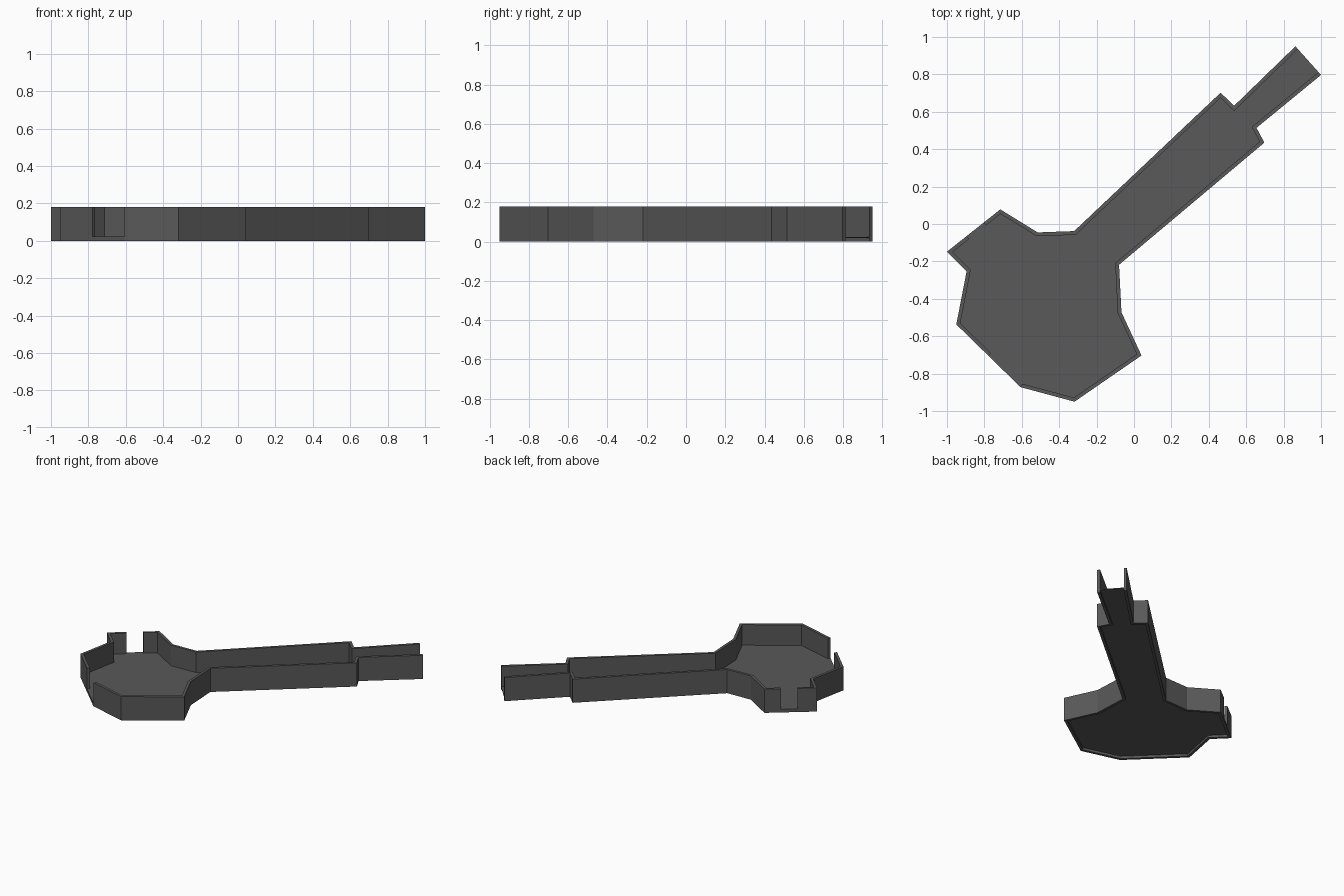
import bpy, bmesh
from mathutils import Vector as V

if "Cube" in bpy.data.objects:
    bpy.data.objects.remove(bpy.data.objects["Cube"])

HEIGHT, SKIRT, THICK = 0.18, 0.024, 0.02

# Plan outline, clockwise; True marks an edge starting there with no wall
A, B = V((-1.0, -0.148)), V((-0.715, 0.078))      # wall with the small notch
C, D = V((-0.607, -0.872)), V((-0.95, -0.537))    # wall that is half open
plan = [
    (A, False), (A.lerp(B, 0.37), True), (A.lerp(B, 0.69), False), (B, False),
    (V((-0.515, -0.045)), False), (V((-0.32, -0.038)), False),
    (V((0.463, 0.702)), False), (V((0.535, 0.632)), False),
    (V((0.863, 0.95)), True),                     # open handle tip
    (V((1.0, 0.797)), False), (V((0.655, 0.514)), False),
    (V((0.697, 0.435)), False), (V((-0.08, -0.218)), False),
    (V((-0.067, -0.472)), False), (V((0.04, -0.703)), False),
    (V((-0.318, -0.95)), False), (C, True), (C.lerp(D, 0.5), False),
    (D, False), (V((-0.895, -0.253)), False),
]
pts = [p for p, _ in plan]
is_open = [o for _, o in plan]
n = len(pts)
TIP = 8                                           # edge across the handle tip

dark = bpy.data.materials.new("dark_grey")
dark.diffuse_color = (0.1, 0.1, 0.1, 1)
dark.use_nodes = True
dark.node_tree.nodes["Principled BSDF"].inputs["Base Color"].default_value = dark.diffuse_color


def inset(i):
    """Inner wall corner; the tip edge is not offset so the handle ends flush."""
    d0 = (pts[i] - pts[i - 1]).normalized()
    d1 = (pts[(i + 1) % n] - pts[i]).normalized()
    n0, n1 = V((d0.y, -d0.x)), V((d1.y, -d1.x))
    o0 = 0 if (i - 1) % n == TIP else THICK
    o1 = 0 if i == TIP else THICK
    det = n0.x * n1.y - n0.y * n1.x
    if abs(det) < 0.01:
        return pts[i] + n0 * THICK
    return pts[i] + V(((o0 * n1.y - o1 * n0.y) / det, (n0.x * o1 - n1.x * o0) / det))


inner = [inset(i) for i in range(n)]


def prism(name, polygons, z0, z1):
    """Straight extrusion of plan polygons that share corners."""
    bm = bmesh.new()
    for poly in polygons:
        bm.faces.new([bm.verts.new((p.x, p.y, z0)) for p in poly])
    bmesh.ops.remove_doubles(bm, verts=bm.verts, dist=1e-5)
    top = bmesh.ops.extrude_face_region(bm, geom=bm.faces[:])["geom"]
    bmesh.ops.translate(bm, vec=(0, 0, z1 - z0),
                        verts=[g for g in top if isinstance(g, bmesh.types.BMVert)])
    bmesh.ops.recalc_face_normals(bm, faces=bm.faces)
    me = bpy.data.meshes.new(name)
    bm.to_mesh(me)
    bm.free()
    me.materials.append(dark)
    ob = bpy.data.objects.new(name, me)
    bpy.context.collection.objects.link(ob)


def band(i):
    """Plan quad between the outer and inner outline along edge i."""
    j = (i + 1) % n
    return [pts[i], pts[j], inner[j], inner[i]]


# Thin floor plate, recessed above the bottom rim
prism("floor", [inner], SKIRT - 0.006, SKIRT)
# Low rim round the whole outline, also below the openings
prism("bottom_rim", [band(i) for i in range(n) if i != TIP], 0, SKIRT)
# Walls on the closed edges
prism("walls", [band(i) for i in range(n) if not is_open[i]], SKIRT, HEIGHT)
